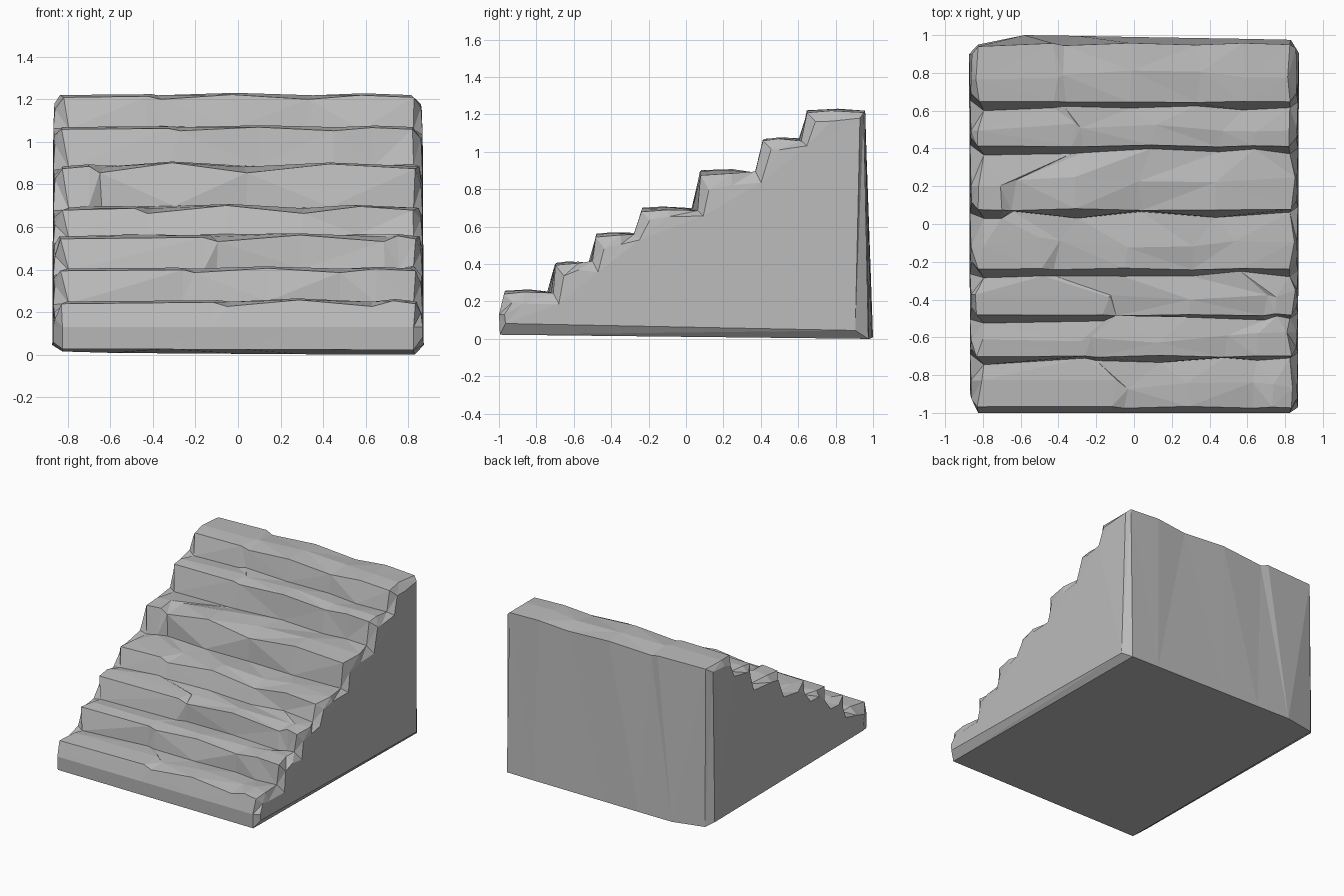
import bpy, bmesh, random

random.seed(4)
if "Cube" in bpy.data.objects:
    bpy.data.objects.remove(bpy.data.objects["Cube"], do_unlink=True)

stone = bpy.data.materials.new("grey stone")
stone.use_nodes = True
GREY = (0.5, 0.5, 0.5, 1)
stone.diffuse_color = GREY
stone.node_tree.nodes["Principled BSDF"].inputs["Base Color"].default_value = GREY

# Each step: nose y, tread z, positions of two cracks, height of the swells
STEPS = [
    (-0.97, 0.245, -0.05, 0.64, 0.018),
    (-0.70, 0.40, -0.20, 0.48, 0.012),
    (-0.48, 0.55, -0.10, 0.69, 0.018),
    (-0.24, 0.685, -0.42, 0.30, 0.022),
    (0.075, 0.88, -0.64, 0.04, 0.028),
    (0.41, 1.065, -0.27, 0.45, 0.010),
    (0.645, 1.215, -0.37, 0.33, 0.013),
]
END, SIDE = 0.825, 0.868
WAVE = [0, 0.4, -0.7, 1, -0.7, 0.8, 0]


def jit(a):
    return random.uniform(-a, a)


def columns(c1, c2):
    return [-END, c1 - 0.06, c1, (c1 + c2) / 2, c2, (c2 + END) / 2, END]


def row(xs, ys, zs, left, right, width=SIDE):
    """One line of points across the stairs; left and right shift the chamfered ends in y, z."""
    pts = [(x, y, z) for x, y, z in zip(xs, ys, zs)]
    first = (-width, ys[0] + left[0], zs[0] + left[1])
    last = (width, ys[-1] + right[0], zs[-1] + right[1])
    return [first] + pts + [last]


rows = []
plain = columns(-0.3, 0.35)

# Front foot of the block
rows.append(row(plain, [-0.995] * 7, [0.027 - 0.005 * i / 6 for i in range(7)],
                (0.10, 0.03), (0.03, 0.06)))
rows.append(row(columns(-0.05, 0.64), [-1.0] * 7, [0.13] * 7, (0.10, 0), (0.03, 0)))

# Risers and worn treads
for i, (y, z, c1, c2, amp) in enumerate(STEPS):
    xs = columns(c1, c2)
    if i:
        back = STEPS[i - 1][1]
        rows.append(row(xs, [y - 0.025 + jit(0.02) for x in xs],
                        [back + 0.005 + jit(0.012) for x in xs],
                        (0.02, -0.035 + jit(0.02)), (0.03, -0.04 + jit(0.02))))
        rows[-1][1] = (-END + 0.03, y - 0.045, back - 0.005)
    rows.append(row([x + jit(0.01) for x in xs],
                    [y + 0.004 * w + jit(0.004) for w in WAVE],
                    [z - 0.006 + amp * w for w in WAVE],
                    (0.04, -0.06 + jit(0.02)), (0.045, -0.06 + jit(0.02)), SIDE - 0.008))
    depth = (STEPS[i + 1][0] if i < 6 else 0.95) - y
    rows.append(row([x + jit(0.03) for x in xs],
                    [y + depth * 0.45 + jit(0.03) for x in xs],
                    [z + 0.005 + amp * max(w, -0.1) * 0.8 for w in WAVE],
                    (0, -0.05 + jit(0.015)), (0, -0.05 + jit(0.015)), SIDE - 0.005))

# Top back edge and back foot
rows.append(row(columns(-0.37, 0.33), [0.94, 0.957, 0.945, 0.958, 0.948, 0.958, 0.95],
                [1.215, 1.218, 1.20, 1.22, 1.20, 1.22, 1.21],
                (-0.04, -0.03), (-0.02, -0.03), SIDE - 0.01))
rows.append(row([-END, -0.58, -0.3, 0, 0.3, 0.6, 0.83],
                [0.95, 1.0, 0.996, 0.99, 0.985, 0.98, 0.975],
                [0.015, 0.008, 0.006, 0.004, 0.002, 0, 0],
                (-0.05, 0.03), (-0.07, 0.045), 0.873))

# Join the lines into one closed block
bm = bmesh.new()
grid = [[bm.verts.new(p) for p in r] for r in rows]
n = len(grid)
for a in range(n):
    b = (a + 1) % n
    for c in range(len(grid[a]) - 1):
        bm.faces.new((grid[a][c], grid[a][c + 1], grid[b][c + 1], grid[b][c]))
for c in (0, -1):
    bm.faces.new([r[c] for r in grid])
bmesh.ops.recalc_face_normals(bm, faces=bm.faces)
bmesh.ops.triangulate(bm, faces=bm.faces, quad_method="SHORT_EDGE")

mesh = bpy.data.meshes.new("stone_stairs")
bm.to_mesh(mesh)
bm.free()
mesh.materials.append(stone)
stairs = bpy.data.objects.new("stone_stairs", mesh)
bpy.context.collection.objects.link(stairs)
